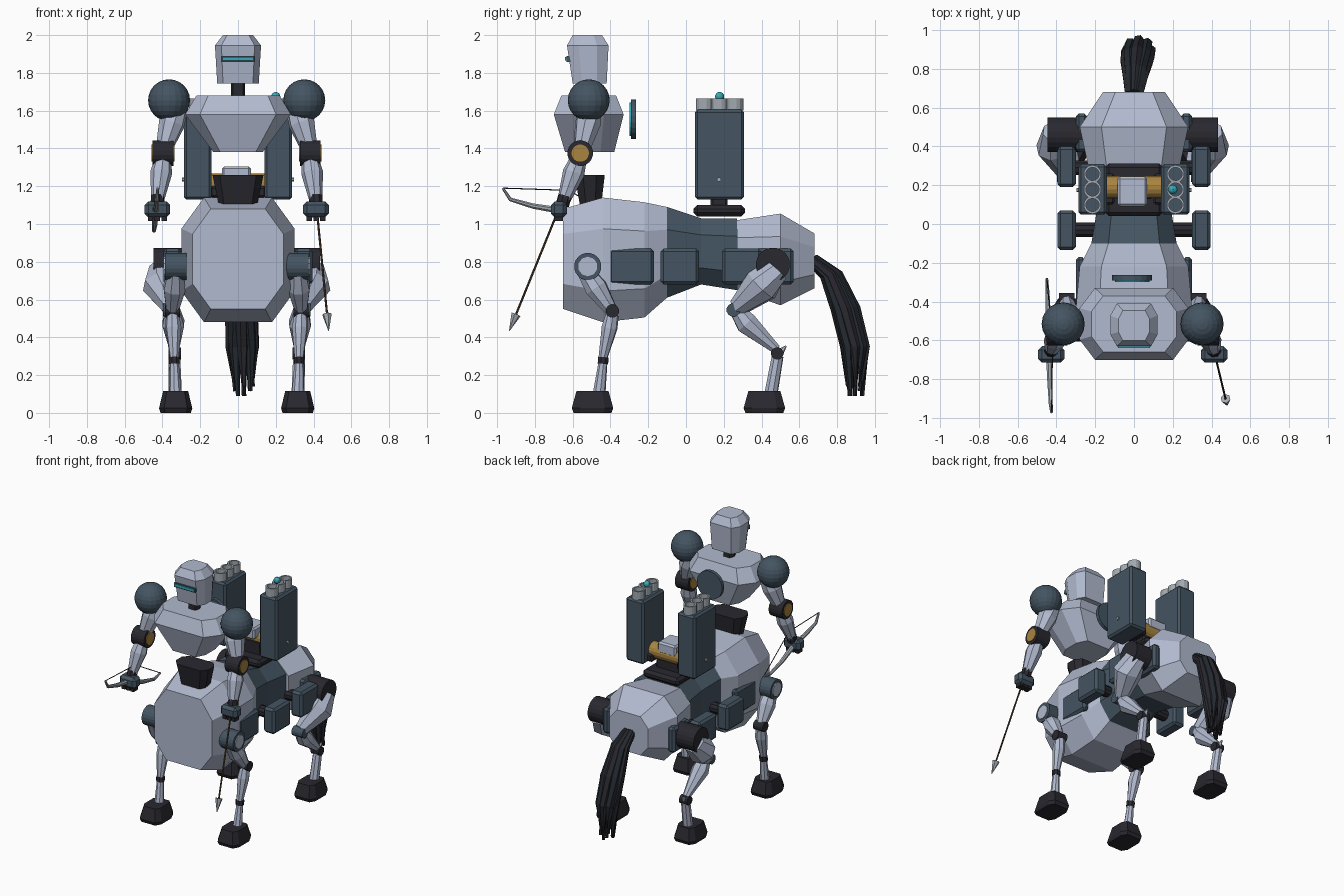
import bpy, bmesh, math
from mathutils import Vector, Matrix

default_cube = bpy.data.objects.get("Cube")
if default_cube:
    bpy.data.objects.remove(default_cube, do_unlink=True)


def make_material(name, red, green, blue):
    material = bpy.data.materials.new(name)
    material.use_nodes = True
    colour = (red, green, blue, 1)
    material.diffuse_color = colour
    material.node_tree.nodes["Principled BSDF"].inputs["Base Color"].default_value = colour
    return material


PALE = make_material("pale blue armour", .44, .49, .62)
SLATE = make_material("slate armour", .058, .09, .122)
BLACK = make_material("black joints", .022, .021, .028)
TAIL = make_material("dark tail", .017, .023, .03)
GOLD = make_material("gold", .4, .23, .05)
TEAL = make_material("teal glow", .04, .4, .48)
GREY = make_material("grey metal", .36, .4, .44)
BROWN = make_material("brown wood", .075, .045, .025)


def finish(name, bm, material):
    bmesh.ops.recalc_face_normals(bm, faces=bm.faces)
    mesh = bpy.data.meshes.new(name)
    bm.to_mesh(mesh)
    bm.free()
    mesh.materials.append(material)
    obj = bpy.data.objects.new(name, mesh)
    bpy.context.scene.collection.objects.link(obj)
    return obj


def loft(name, rings, material, caps=True):
    """Skin a list of equal point rings."""
    bm = bmesh.new()
    loops = [[bm.verts.new(p) for p in ring] for ring in rings]
    count = len(loops[0])
    for a, b in zip(loops, loops[1:]):
        for i in range(count):
            j = (i + 1) % count
            bm.faces.new((a[i], a[j], b[j], b[i]))
    if caps:
        bm.faces.new(loops[0])
        bm.faces.new(loops[-1])
    return finish(name, bm, material)


def cut_rect(half, low, high, cut_u, cut_v):
    """Rectangle with cut corners, centred on u = 0."""
    return [(-half + cut_u, low), (half - cut_u, low), (half, low + cut_v), (half, high - cut_v),
            (half - cut_u, high), (-half + cut_u, high), (-half, high - cut_v), (-half, low + cut_v)]


def body(name, sections, material):
    """Hull along y; each section is y, half width, bottom, top."""
    loft(name, [[(u, y, v) for u, v in cut_rect(w, lo, hi, w * .4, (hi - lo) * .25)]
                for y, w, lo, hi in sections], material)


def block(name, sections, material, cut=.28):
    """Faceted block along z; each section is z, half width, front, back."""
    loft(name, [[(u, v, z) for u, v in cut_rect(w, f, b, w * cut, (b - f) * cut)]
                for z, w, f, b in sections], material)


def limb(name, stations, material, sides=8, caps=True):
    """Faceted tube; each station is x, y, z, radius."""
    points = [Vector(s[:3]) for s in stations]
    rings = []
    for i, s in enumerate(stations):
        tangent = points[min(i + 1, len(points) - 1)] - points[max(i - 1, 0)]
        turn = tangent.to_track_quat('Z', 'Y')
        rings.append([points[i] + turn @ Vector((s[3] * math.cos(a), s[3] * math.sin(a), 0))
                      for a in (math.tau * (k + .5) / sides for k in range(sides))])
    return loft(name, rings, material, caps)


def disc(name, x0, x1, y, z, radius, material, sides=20):
    limb(name, [(x0, y, z, radius), (x1, y, z, radius)], material, sides)


def box(name, low, high, material, bevel=.012):
    low, high = Vector(low), Vector(high)
    bm = bmesh.new()
    bmesh.ops.create_cube(bm, size=1)
    bmesh.ops.transform(bm, verts=bm.verts,
                        matrix=Matrix.Translation((low + high) / 2) @ Matrix.Diagonal((high - low).to_4d()))
    if bevel:
        bmesh.ops.bevel(bm, geom=bm.edges[:], offset=bevel, segments=1, affect='EDGES')
    finish(name, bm, material)


def ball(name, centre, radius, material, u=20, v=12):
    bm = bmesh.new()
    bmesh.ops.create_uvsphere(bm, u_segments=u, v_segments=v, radius=radius,
                              matrix=Matrix.Translation(centre))
    finish(name, bm, material)


# Four-legged hull
body("chest_hull", [(-.65, .24, .55, 1.08), (-.44, .3, .48, 1.14), (-.22, .28, .505, 1.115),
                    (-.1, .22, .61, 1.09)], PALE)
body("waist_hull", [(-.1, .22, .61, 1.09), (.08, .19, .68, 1.03), (.27, .21, .65, 1.03)], SLATE)
body("rump_hull", [(.27, .23, .65, 1.02), (.5, .28, .57, 1.055), (.68, .16, .66, .95)], PALE)

# Upper body and head
block("abdomen", [(1.09, .1, -.56, -.45), (1.26, .135, -.59, -.43)], BLACK)
block("torso", [(1.38, .13, -.64, -.38), (1.58, .28, -.7, -.33), (1.68, .22, -.66, -.37)], PALE)
block("neck", [(1.66, .036, -.55, -.48), (1.76, .036, -.55, -.48)], BLACK)
block("head", [(1.745, .11, -.6, -.42), (1.945, .122, -.63, -.41), (2, .08, -.6, -.445)], PALE)
box("visor_frame", (-.088, -.632, 1.858), (.088, -.6, 1.89), SLATE, 0)
box("visor", (-.083, -.64, 1.865), (.083, -.61, 1.885), TEAL, 0)
limb("back_disc", [(-.01, -.29, 1.555, .105), (-.01, -.264, 1.555, .105)], SLATE, 20)
limb("back_disc_glow", [(-.01, -.299, 1.555, .09), (-.01, -.29, 1.555, .09)], TEAL, 20)

for side, label in ((1, "left_"), (-1, "right_")):
    def at(x):
        return side * x - .007

    # Arms
    ball(label + "shoulder", (at(.358), -.515, 1.655), .111, SLATE)
    limb(label + "upper_arm", [(at(.32), -.505, 1.6, .06), (at(.345), -.52, 1.53, .07),
                               (at(.385), -.55, 1.4, .045)], PALE)
    disc(label + "elbow", at(.335), at(.445), -.56, 1.375, .068, BLACK)
    disc(label + "elbow_cap", at(.33), at(.45), -.56, 1.375, .046, GOLD)
    limb(label + "forearm", [(at(.39), -.57, 1.34, .045), (at(.4), -.595, 1.27, .058),
                             (at(.418), -.645, 1.13, .035)], PALE)
    limb(label + "wrist", [(at(.418), -.64, 1.15, .037), (at(.42), -.655, 1.1, .037)], BLACK)
    box(label + "hand", (at(.42) - .068, -.715, 1.035), (at(.42) + .068, -.63, 1.12), SLATE, .02)
    for k in range(3):
        x = at(.42) + (k - 1) * .036
        box(label + "finger", (x - .014, -.7, 1.015), (x + .014, -.65, 1.04), BLACK, 0)

    # Front legs
    disc(label + "front_hip", at(.265), at(.38), -.52, .775, .072, SLATE)
    disc(label + "front_hip_cap", at(.36), at(.387), -.52, .775, .052, PALE, 10)
    limb(label + "front_thigh", [(at(.325), -.535, .75, .045), (at(.33), -.475, .66, .062),
                                 (at(.34), -.4, .55, .036)], PALE)
    disc(label + "front_knee", at(.3), at(.38), -.39, .54, .036, BLACK, 12)
    limb(label + "front_shin", [(at(.34), -.39, .52, .035), (at(.335), -.405, .45, .043),
                                (at(.33), -.44, .29, .024)], PALE)
    limb(label + "front_ankle", [(at(.33), -.437, .295, .03), (at(.33), -.44, .26, .03)], BLACK)
    limb(label + "front_pastern", [(at(.33), -.44, .265, .024), (at(.325), -.46, .1, .034)], PALE)

    # Hind legs
    disc(label + "hind_hip", at(.25), at(.44), .46, .785, .09, BLACK)
    limb(label + "hind_thigh", [(at(.39), .475, .76, .075), (at(.4), .4, .675, .1),
                                (at(.345), .27, .555, .05)], PALE)
    disc(label + "hind_knee", at(.3), at(.39), .25, .545, .036, SLATE, 12)
    limb(label + "hind_shin", [(at(.34), .265, .55, .04), (at(.335), .32, .475, .062),
                               (at(.33), .48, .335, .026)], PALE)
    disc(label + "hock", at(.295), at(.362), .483, .315, .033, BLACK, 12)
    limb(label + "hock_spur", [(at(.33), .49, .31, .025), (at(.33), .53, .355, .004)], PALE, 6)
    limb(label + "hind_cannon", [(at(.33), .485, .3, .032), (at(.325), .45, .1, .036)], PALE)

    # Hooves
    for part, y in (("front_hoof", -.495), ("hind_hoof", .415)):
        hoof = [[(at(.323) + u, y + v, z) for u, v in cut_rect(w, -d, d, w * .3, d * .4)]
                for z, w, d in ((0, .08, .1), (.025, .088, .11), (.115, .066, .085))]
        loft(label + part, hoof, BLACK)

    # Flank plates and boxes
    for part, inner, outer, front, back in (("chest_plate", .25, .3, -.41, -.17), ("mid_box", .3, .395, -.135, .07),
                                            ("rear_box", .3, .395, .19, .4), ("rump_plate", .24, .3, .37, .57)):
        xs = sorted((side * inner, side * outer))
        box(label + part, (xs[0], front, .68), (xs[1], back, .87), SLATE, .016)
    for part, y in (("mid_mount", -.03), ("rear_mount", .29)):
        disc(label + part, side * .16, side * .32, y, .78, .04, BLACK, 10)

    # Launcher pods
    xs = sorted((side * .14, side * .287))
    box(label + "pod", (xs[0], .048, 1.13), (xs[1], .308, 1.605), SLATE, .014)
    disc(label + "pod_knob", side * .28, side * .297, .175, 1.235, .012, GREY, 8)
    for k in range(3):
        y = .178 + (k - 1) * .08
        profile = [(side * .214, y, z, r) for z, r in ((1.6, .04), (1.665, .04))]
        tube = limb(label + "pod_tube", profile, GREY, 14, caps=False)
        wall = tube.modifiers.new("wall", 'SOLIDIFY')
        wall.thickness = .012
        wall.offset = 0
    box(label + "pod_bracket", (min(side * .1, side * .15), .1, 1.14),
        (max(side * .1, side * .15), .26, 1.2), BLACK)

# Launcher mount
box("mount_base", (-.15, .04, 1.04), (.15, .312, 1.1), BLACK, .02)
box("mount_column", (-.1, .13, 1.08), (.1, .22, 1.2), BLACK)
disc("mount_roller", -.15, .15, .19, 1.21, .058, GOLD, 16)
box("mount_cover", (-.085, .09, 1.22), (.068, .245, 1.305), PALE)
ball("pod_beacon", (.2, .178, 1.675), .024, TEAL, 12, 8)
limb("pod_antenna", [(.2, .178, 1.6, .003), (.2, .178, 1.7, .003)], BLACK, 6)

# Tail strands fanned around one curve
spine = [(.66, .82), (.77, .73), (.845, .55), (.895, .35), (.895, .14)]
widths = [.022, .03, .034, .03, .012]
for k in range(9):
    angle = k * math.tau / 8
    spread = .042 if k < 8 else 0
    strand = []
    for i, (y, z) in enumerate(spine):
        fan = spread * (.5, .8, 1.1, 1.2, .9)[i]
        strand.append((.008 * i + fan * 1.2 * math.cos(angle), y + fan * math.sin(angle),
                       z - .025 * (k % 3) * (i == 4), widths[i]))
    limb("tail_strand", strand, TAIL if k % 2 else BLACK, 6)

# Bow in the right hand
bow_curve = [(-.97, 1.19), (-.93, 1.13), (-.81, 1.095), (-.66, 1.07), (-.5, 1.0), (-.36, .965), (-.28, .98)]
limb("bow", [(-.425 - .004 * i, y, z, .007 + .004 * min(i, 6 - i)) for i, (y, z) in enumerate(bow_curve)], GREY)
nock = (-.42, -.62, 1.178, .003)
limb("bow_string_front", [(-.425, -.97, 1.19, .003), nock], BLACK, 5)
limb("bow_string_back", [nock, (-.449, -.28, .98, .003)], BLACK, 5)

# Arrow in the left hand
tail_end, tip = Vector((.415, -.665, 1.1)), Vector((.48, -.935, .435))
neck = tail_end.lerp(tip, .87)
limb("arrow_shaft", [(*tail_end, .006), (*neck, .006)], BROWN, 6)
limb("arrow_head", [(*neck, .026), (*tip, .002)], GREY, 6)
